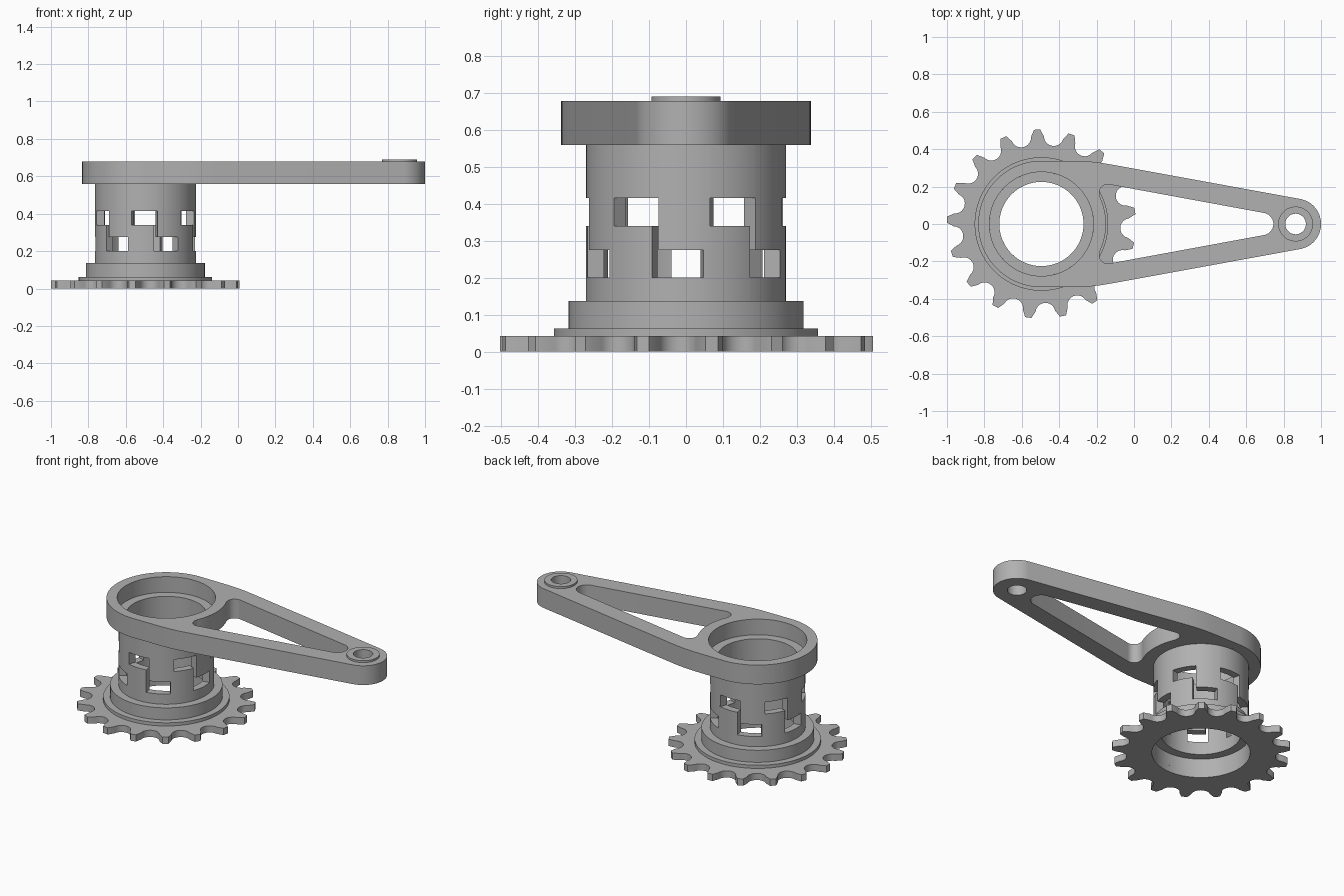
import bpy, bmesh, math
from math import sin, cos, pi, radians, sqrt

if "Cube" in bpy.data.objects:
    bpy.data.objects.remove(bpy.data.objects["Cube"])

HUB = (-0.495, 0.0)      # axis of sprocket and clutch
PIN = (0.864, 0.0)       # axis of the small end of the arm
BORE, TUBE_IN, TUBE_OUT = 0.278, 0.225, 0.27

steel = bpy.data.materials.new("plain_grey")
steel.diffuse_color = (0.44, 0.44, 0.44, 1)
steel.use_nodes = True
steel.node_tree.nodes["Principled BSDF"].inputs["Base Color"].default_value = steel.diffuse_color


def finish(name, bm):
    bmesh.ops.remove_doubles(bm, verts=bm.verts, dist=1e-5)
    flat = [f for f in bm.faces if f.calc_area() < 1e-8]
    bmesh.ops.delete(bm, geom=flat, context='FACES')
    bmesh.ops.recalc_face_normals(bm, faces=bm.faces)
    me = bpy.data.meshes.new(name)
    bm.to_mesh(me)
    bm.free()
    me.materials.append(steel)
    ob = bpy.data.objects.new(name, me)
    bpy.context.collection.objects.link(ob)
    bpy.ops.object.select_all(action='DESELECT')
    ob.select_set(True)
    bpy.context.view_layer.objects.active = ob
    bpy.ops.object.shade_smooth_by_angle(angle=radians(30))
    return ob


def arc(c, r, a0, a1, n):
    """Points on an arc, angles in degrees."""
    return [(c[0] + r * cos(radians(a0 + (a1 - a0) * i / n)),
             c[1] + r * sin(radians(a0 + (a1 - a0) * i / n))) for i in range(n + 1)]


def circle(c, r, n=96):
    return arc(c, r, 0, 360, n)[:-1]


def plate(name, loops, z0, z1):
    """Flat plate with holes, extruded from z0 to z1."""
    cu = bpy.data.curves.new(name, 'CURVE')
    cu.dimensions, cu.fill_mode = '2D', 'BOTH'
    cu.extrude = (z1 - z0) / 2
    for pts in loops:
        sp = cu.splines.new('POLY')
        sp.points.add(len(pts) - 1)
        for p, (x, y) in zip(sp.points, pts):
            p.co = (x, y, 0, 1)
        sp.use_cyclic_u = True
    tmp = bpy.data.objects.new(name + "_curve", cu)
    bpy.context.collection.objects.link(tmp)
    me = bpy.data.meshes.new_from_object(
        tmp.evaluated_get(bpy.context.evaluated_depsgraph_get()))
    bm = bmesh.new()
    bm.from_mesh(me)
    bmesh.ops.translate(bm, verts=bm.verts, vec=(0, 0, (z0 + z1) / 2))
    bpy.data.objects.remove(tmp)
    bpy.data.curves.remove(cu)
    bpy.data.meshes.remove(me)
    return finish(name, bm)


def lathe(name, c, tooth, gap=None, start=0):
    """Revolve a closed (r, z) profile; alternate with gap every 30 degrees."""
    gap = gap or tooth
    bm = bmesh.new()
    rows = []
    for i in range(120):
        now, before = ((gap, tooth) if (i // 10) % 2 == 0 else (tooth, gap))
        a = radians(start + 3 * i)
        for prof in ([before, now] if i % 10 == 0 else [now]):
            rows.append([bm.verts.new((c[0] + r * cos(a), c[1] + r * sin(a), z))
                         for r, z in prof])
    n = len(tooth)
    for i, row in enumerate(rows):
        nxt = rows[(i + 1) % len(rows)]
        for j in range(n):
            k = (j + 1) % n
            bm.faces.new((row[j], row[k], nxt[k], nxt[j]))
    return finish(name, bm)


# Sprocket: 17 teeth with round valleys
TEETH = 17
outline = []
for k in range(TEETH):
    v = radians(92.6) + (k + 0.5) * 2 * pi / TEETH
    local = [(0.475 - 0.053 * cos(radians(p)), 0.053 * sin(radians(p)), v)
             for p in range(-80, 81, 16)]
    local += [(0.505, t, v + pi / TEETH) for t in (-0.017, 0.017)]
    outline += [(HUB[0] + u * cos(a) - t * sin(a), HUB[1] + u * sin(a) + t * cos(a))
                for u, t, a in local]
plate("sprocket", [outline, circle(HUB, BORE, 120)], 0, 0.042)


# Lower hub: stepped flange, bearing seat and upward clutch teeth
def lower(top):
    return [(BORE, 0.042), (0.357, 0.042), (0.357, 0.062), (0.318, 0.062),
            (0.318, 0.137), (TUBE_OUT, 0.137), (TUBE_OUT, top),
            (TUBE_IN, top), (TUBE_IN, 0.12), (BORE, 0.12)]


lathe("lower_clutch", HUB, lower(0.34), lower(0.2), start=-20)


# Upper hub: downward clutch teeth and the ledge inside the arm bore
def upper(bottom):
    return [(TUBE_OUT, bottom), (TUBE_OUT, 0.558), (BORE, 0.558),
            (BORE, 0.58), (TUBE_IN, 0.58), (TUBE_IN, bottom)]


lathe("upper_clutch", HUB, upper(0.275), upper(0.415), start=-46)

# Crank arm: big round end, tapering to the pin end, with a tapered window
half = [(-0.30, 0.337), (-0.235, 0.334), (-0.175, 0.327), (-0.115, 0.317)]
mirror = [(x, -y) for x, y in half]
arm = (arc(HUB, 0.338, 90, 270, 60) + mirror
       + arc(PIN, 0.136, -79.4, 79.4, 40) + half[::-1])

corner = (-0.14, 0.167)
low = (corner[0], -corner[1])
edge = 79.5
window = (arc(HUB, 0.345, 25, -25, 24)
          + arc(low, 0.045, 180, 360 - edge, 10)
          + arc((0.685, 0), 0.06, -edge, edge, 20)
          + arc(corner, 0.045, edge, 180, 10))
plate("crank_arm", [arm, window, circle(HUB, BORE, 120), circle(PIN, 0.055, 120)],
      0.558, 0.678)

# Raised ring around the pin hole
lathe("pin_boss", PIN, [(0.055, 0.678), (0.093, 0.678), (0.093, 0.69), (0.055, 0.69)])
